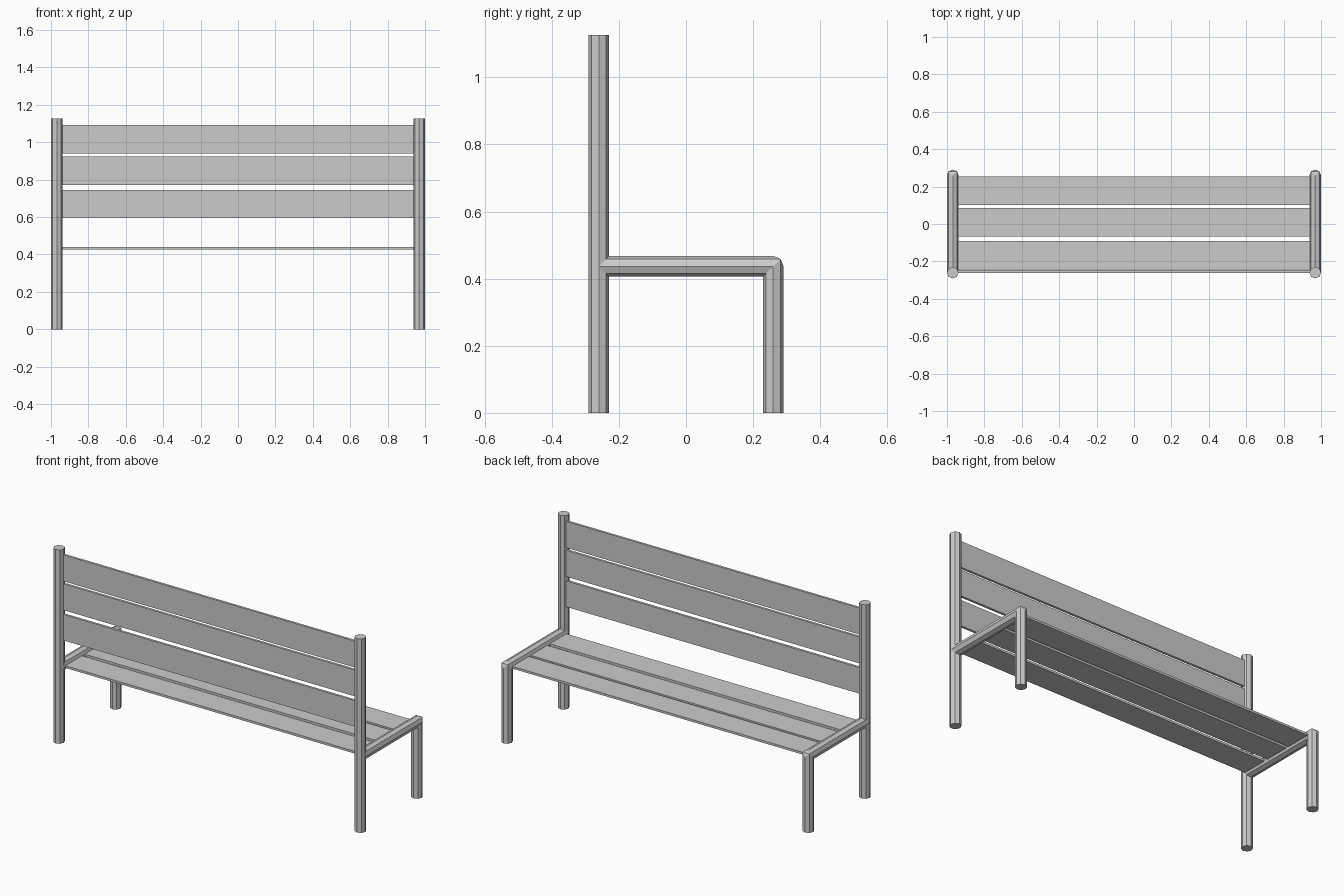
import bpy, bmesh, math
from mathutils import Vector

if "Cube" in bpy.data.objects:
    bpy.data.objects.remove(bpy.data.objects["Cube"])

R = 0.031                 # tube radius (eight-sided, corners on the axes)
X = 1 - R                 # frame centre line
Y = 0.26                  # leg centre line
Z = 0.437                 # seat rail axis
TOP = 1.127


def ring(centre, u, v):
    c, u, v = Vector(centre), Vector(u), Vector(v)
    return [c + R * (math.cos(a) * u + math.sin(a) * v)
            for a in (i * math.pi / 4 for i in range(8))]


def hull(name, points):
    bm = bmesh.new()
    for p in points:
        bm.verts.new(p)
    bmesh.ops.convex_hull(bm, input=bm.verts[:])
    bmesh.ops.dissolve_limit(bm, angle_limit=0.01, verts=bm.verts[:], edges=bm.edges[:])
    bmesh.ops.recalc_face_normals(bm, faces=bm.faces[:])
    me = bpy.data.meshes.new(name)
    bm.to_mesh(me)
    bm.free()
    ob = bpy.data.objects.new(name, me)
    bpy.context.collection.objects.link(ob)
    return ob


def post(name, x, y, z):
    hull(name, ring((x, y, 0), (1, 0, 0), (0, 1, 0)) + ring((x, y, z), (1, 0, 0), (0, 1, 0)))


def slat(name, lo, hi):
    hull(name, [(x, y, z) for x in (lo[0], hi[0]) for y in (lo[1], hi[1]) for z in (lo[2], hi[2])])


# Tubular side frames
for side, s in (("left", -1), ("right", 1)):
    x = s * X
    post(f"back_post_{side}", x, -Y, TOP)
    post(f"front_leg_{side}", x, Y, Z)
    rail_end = ring((x, Y, Z), (1, 0, 0), (0, 0, 1))
    hull(f"seat_rail_{side}", ring((x, -Y, Z), (1, 0, 0), (0, 0, 1)) + rail_end)
    # Faceted elbow joining rail and leg
    d = R * math.sqrt(0.5)
    elbow = [(x + k * d, Y + d, Z + d) for k in (-1, 1)]
    hull(f"elbow_{side}", rail_end + ring((x, Y, Z), (1, 0, 0), (0, 1, 0)) + elbow)

# Seat slats
for i, (a, b) in enumerate(((-0.243, -0.091), (-0.067, 0.085), (0.101, 0.253))):
    slat(f"seat_slat_{i + 1}", (-0.95, a, 0.428), (0.95, b, 0.441))

# Backrest slats
for i, (a, b) in enumerate(((0.595, 0.746), (0.771, 0.924), (0.939, 1.092))):
    slat(f"back_slat_{i + 1}", (-0.95, -0.261, a), (0.95, -0.247, b))
